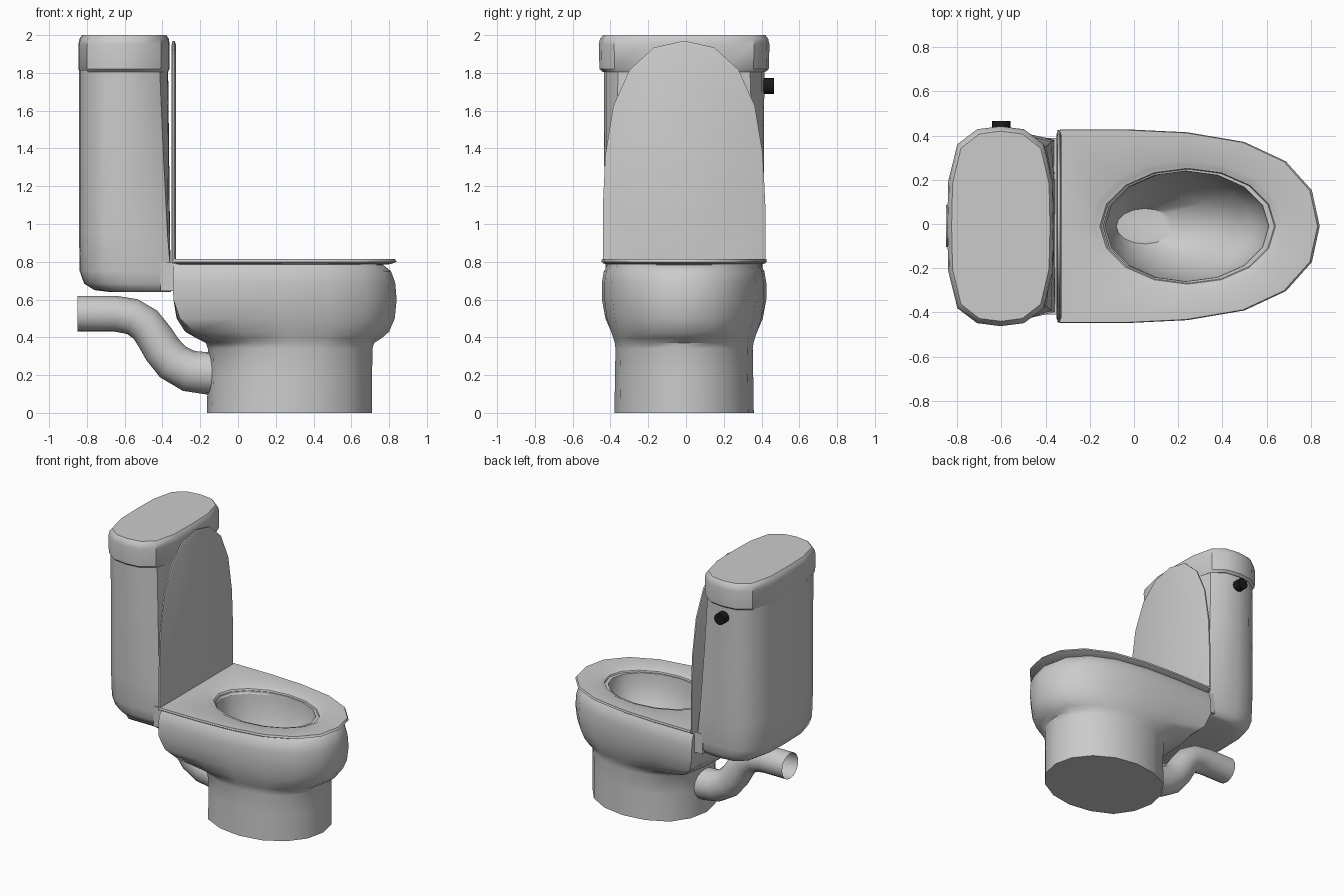
import bpy, math

if "Cube" in bpy.data.objects:
    bpy.data.objects.remove(bpy.data.objects["Cube"])

CY = -0.01  # centre line of the body


def loft(name, rings, cap_start=True, cap_end=True, closed=False, angle=40):
    """Skin a list of equally sized 3D rings."""
    n = len(rings[0])
    verts = [p for r in rings for p in r]
    m = len(rings)
    faces = []
    for i in range(m if closed else m - 1):
        a, b = i * n, ((i + 1) % m) * n
        for j in range(n):
            k = (j + 1) % n
            faces.append((a + j, a + k, b + k, b + j))
    if not closed and cap_start:
        faces.append(tuple(reversed(range(n))))
    if not closed and cap_end:
        faces.append(tuple(range((m - 1) * n, m * n)))
    me = bpy.data.meshes.new(name)
    me.from_pydata(verts, [], faces)
    me.validate()
    ob = bpy.data.objects.new(name, me)
    bpy.context.collection.objects.link(ob)
    bpy.ops.object.select_all(action='DESELECT')
    ob.select_set(True)
    bpy.context.view_layer.objects.active = ob
    bpy.ops.object.mode_set(mode='EDIT')
    bpy.ops.mesh.select_all(action='SELECT')
    bpy.ops.mesh.normals_make_consistent(inside=False)
    bpy.ops.object.mode_set(mode='OBJECT')
    bpy.ops.object.shade_smooth_by_angle(angle=math.radians(angle))
    return ob


# Half outlines running back to front: u along the length, v across
D_HALF = [(0, 0), (0, .5), (0, 1), (.26, 1), (.49, .97), (.71, .87),
          (.87, .67), (.97, .37), (1, 0)]
E_HALF = [(.5 - .5 * math.cos(i * math.pi / 8), math.sin(i * math.pi / 8)) for i in range(9)]


def outline(d):
    """Full 16 point outline, d = 0 ellipse, d = 1 seat shape."""
    half = [(e[0] + (s[0] - e[0]) * d, e[1] + (s[1] - e[1]) * d)
            for e, s in zip(E_HALF, D_HALF)]
    return [(u, -v) for u, v in half] + [(u, v) for u, v in half[-2:0:-1]]


def flat_ring(z, x0, x1, yh, d):
    return [(x0 + (x1 - x0) * u, CY + yh * v, z) for u, v in outline(d)]


# Bowl: outside wall from the floor up, then down into the basin
loft("bowl", [flat_ring(*r) for r in [
    (0, -.165, .71, .37, .1), (.2, -.16, .71, .367, .1), (.34, -.16, .712, .365, .15),
    (.37, -.17, .72, .37, .25), (.395, -.22, .76, .38, .5), (.43, -.28, .80, .395, .7),
    (.50, -.325, .83, .42, .9), (.60, -.342, .84, .435, 1), (.69, -.345, .832, .435, 1),
    (.75, -.343, .81, .425, 1), (.79, -.34, .76, .40, 1),
    (.79, -.14, .61, .25, 0), (.70, -.13, .60, .245, 0), (.58, -.12, .54, .21, 0),
    (.46, -.10, .40, .15, 0), (.36, -.08, .18, .08, 0)]])

# Seat ring with a stepped rim around the opening
loft("seat", [flat_ring(*r) for r in [
    (.788, -.33, .81, .42, 1), (.80, -.335, .84, .438, 1), (.815, -.335, .83, .435, 1),
    (.815, -.21, .68, .30, 0), (.803, -.18, .65, .275, 0), (.80, -.155, .64, .262, 0),
    (.77, -.13, .625, .25, 0)]], closed=True)

# Raised seat cover
loft("seat_cover", [[(x, CY + yh * v, z0 + (z1 - z0) * u) for u, v in outline(1)]
                    for x, z0, z1, yh in [(-.351, .80, 1.95, .415), (-.345, .79, 1.97, .43),
                                          (-.335, .79, 1.97, .43), (-.329, .80, 1.95, .415)]],
     angle=30)

# Tank sections: rounded rectangle, k squares off the two front corners
QUAD = [(1, 0), (.98, .45), (.81, .82), (.44, .97), (0, 1)]
SQUARE = [(1, 0), (1, .5), (1, .94), (.6, .99), (0, 1)]


def tank_ring(z, x0, x1, yh, k=0):
    front = [(a[0] + (b[0] - a[0]) * k, a[1] + (b[1] - a[1]) * k)
             for a, b in zip(QUAD, SQUARE)]
    half = front + [(-x, y) for x, y in QUAD[-2::-1]]
    pts = half + [(x, -y) for x, y in half[-2:0:-1]]
    cx, rx = (x0 + x1) / 2, (x1 - x0) / 2
    return [(cx + rx * x, CY + yh * y, z) for x, y in pts]


loft("tank", [tank_ring(*r) for r in [
    (.64, -.68, -.355, .36, 1), (.65, -.76, -.355, .385, 1), (.685, -.815, -.355, .405, 1),
    (.75, -.838, -.357, .415, 1), (.95, -.842, -.36, .422, .7), (1.4, -.842, -.365, .423, .3),
    (1.82, -.842, -.37, .425, 0)]])

loft("tank_lid", [tank_ring(*r) for r in [
    (1.805, -.838, -.37, .43), (1.82, -.845, -.363, .448), (1.95, -.845, -.362, .452),
    (1.98, -.84, -.366, .445), (2.0, -.825, -.38, .43)]], angle=35)

# Joint between tank and bowl
bpy.ops.mesh.primitive_cube_add(size=1, location=(-.375, CY, .72))
joint = bpy.context.object
joint.name = "tank_joint"
joint.scale = (.07, .80, .15)

# Waste pipe: (x, z, heading in degrees, radius), open at the far end
PATH = [(-.85, .525, 0, .095), (-.65, .525, -2, .095), (-.56, .51, -17, .096),
        (-.49, .467, -40, .097), (-.44, .40, -58, .099), (-.40, .335, -56, .102),
        (-.345, .27, -40, .106), (-.26, .222, -17, .11), (-.17, .21, 0, .112),
        (-.10, .21, 0, .112)]
rings = []
for x, z, deg, r in PATH:
    t = math.radians(deg)
    rings.append([(x - math.sin(t) * r * math.cos(a), CY + r * math.sin(a),
                   z + math.cos(t) * r * math.cos(a))
                  for a in (i * math.tau / 16 for i in range(16))])
loft("waste_pipe", rings, cap_start=False, cap_end=False, angle=60)

# Flush button
bpy.ops.mesh.primitive_cylinder_add(vertices=12, radius=.042, depth=.07,
                                    location=(-.6, .432, 1.73), rotation=(math.pi / 2, 0, 0))
button = bpy.context.object
button.name = "flush_button"
bpy.ops.object.shade_smooth_by_angle(angle=math.radians(40))
black = bpy.data.materials.new("black")
black.diffuse_color = (.01, .01, .01, 1)
black.use_nodes = True
black.node_tree.nodes["Principled BSDF"].inputs["Base Color"].default_value = black.diffuse_color
button.data.materials.append(black)
